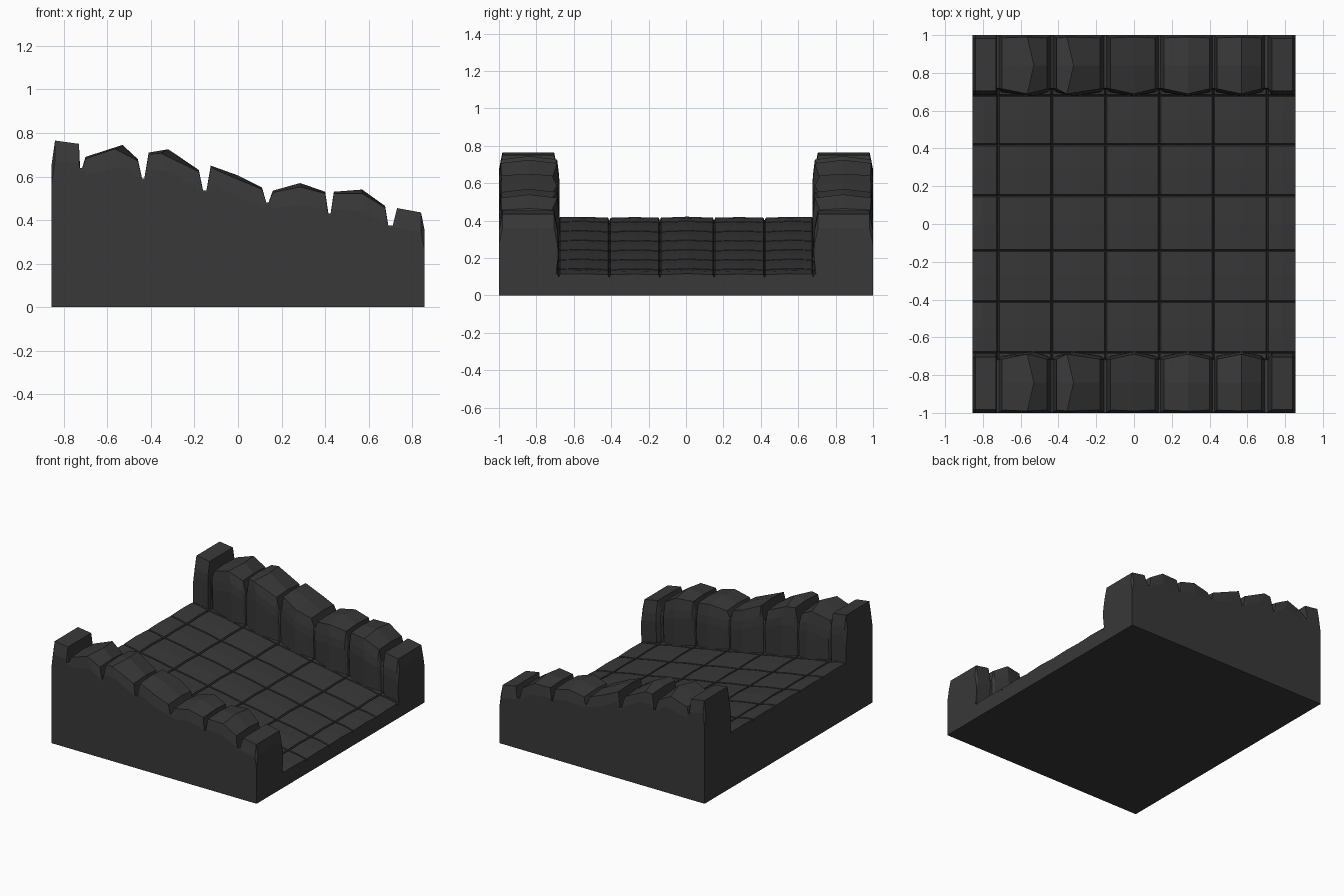
import bpy, bmesh

if "Cube" in bpy.data.objects:
    bpy.data.objects.remove(bpy.data.objects["Cube"])

stone = bpy.data.materials.new("dark_stone")
stone.diffuse_color = (0.04, 0.04, 0.04, 1)
stone.use_nodes = True
stone.node_tree.nodes["Principled BSDF"].inputs["Base Color"].default_value = stone.diffuse_color


def loft(name, rings):
    """Solid through a row of matching closed cross-sections."""
    bm = bmesh.new()
    rows = [[bm.verts.new(p) for p in r] for r in rings]
    n = len(rows[0])
    for a, b in zip(rows, rows[1:]):
        for i in range(n):
            j = (i + 1) % n
            bm.faces.new((a[i], a[j], b[j], b[i]))
    bm.faces.new(rows[0])
    bm.faces.new(rows[-1][::-1])
    bmesh.ops.recalc_face_normals(bm, faces=bm.faces)
    me = bpy.data.meshes.new(name)
    bm.to_mesh(me)
    bm.free()
    me.materials.append(stone)
    ob = bpy.data.objects.new(name, me)
    bpy.context.collection.objects.link(ob)
    return ob


# Parapet skyline: x, z, kind (g = joint, e = stone edge, p = stone crown, f = flat end stone)
SKYLINE = [
    (-.855, .66, "f"), (-.84, .765, "f"), (-.73, .75, "f"), (-.725, .64, "g"), (-.715, .64, "g"),
    (-.70, .69, "e"), (-.53, .745, "p"), (-.46, .68, "e"), (-.44, .59, "g"), (-.43, .59, "g"),
    (-.41, .71, "e"), (-.32, .725, "p"), (-.18, .63, "e"), (-.16, .535, "g"), (-.145, .535, "g"),
    (-.125, .65, "e"), (0, .605, "p"), (.11, .55, "e"), (.13, .48, "g"), (.14, .48, "g"),
    (.16, .535, "e"), (.285, .57, "p"), (.40, .53, "e"), (.415, .43, "g"), (.425, .43, "g"),
    (.44, .53, "e"), (.57, .54, "p"), (.675, .465, "e"), (.69, .375, "g"), (.71, .375, "g"),
    (.73, .455, "f"), (.84, .435, "f"), (.855, .36, "f")]
# inner face y, top edge inset, chamfer height, drop of the top edge below the crown
KIND = {"g": (.712, .003, .01, 0), "e": (.697, .015, .08, .008),
        "p": (.675, .010, .10, .018), "f": (.683, .018, .09, 0)}


def parapet(name, side):
    rings = []
    for x, z, k in SKYLINE:
        y, inset, ch, drop = KIND[k]
        sec = [(y + .012, 0), (y + .012, .11), (y, z - ch - .06), (y + .004, z - ch),
               (y + inset + .004, z - drop), (.84, z), (1 - inset, z - drop), (1, z - ch), (1, 0)]
        shift = -.035 if k == "p" and x < -.3 else 0
        rings.append([(x + (shift if i in (4, 6) else 0), side * a, b) for i, (a, b) in enumerate(sec)])
    loft(name, rings)


parapet("front_parapet", -1)
parapet("back_parapet", 1)


def stations(joints, lo, hi, gap):
    """Positions with their height offset: paver edges, crowns and sunken joints."""
    edges = [lo] + joints + [hi]
    out = []
    for i, (a, b) in enumerate(zip(edges, edges[1:])):
        a2 = a + gap if i else a
        b2 = b - gap if i < len(edges) - 2 else b
        if i:
            out.append((a, -.016))
        out += [(a2, 0), ((a2 + b2) / 2, .004), (b2, 0)]
    return out


# Sloping paved floor
xs = stations([-.72, -.435, -.15, .135, .42, .705], -.855, .855, .007)
ys = stations([-.68, -.41, -.14, .15, .42, .68], -.73, .73, .006)
rings = []
for x, dx in xs:
    base = .415 - (x + .855) * .178
    top = []
    for y, dy in ys:
        joint = min(dx, dy)
        h = joint if joint < 0 else dx + dy
        top.append((x, y, base + h + .025 * (abs(y) - .3) ** 2))
    rings.append([(x, -.73, 0)] + top + [(x, .73, 0)])
loft("paved_floor", rings)
